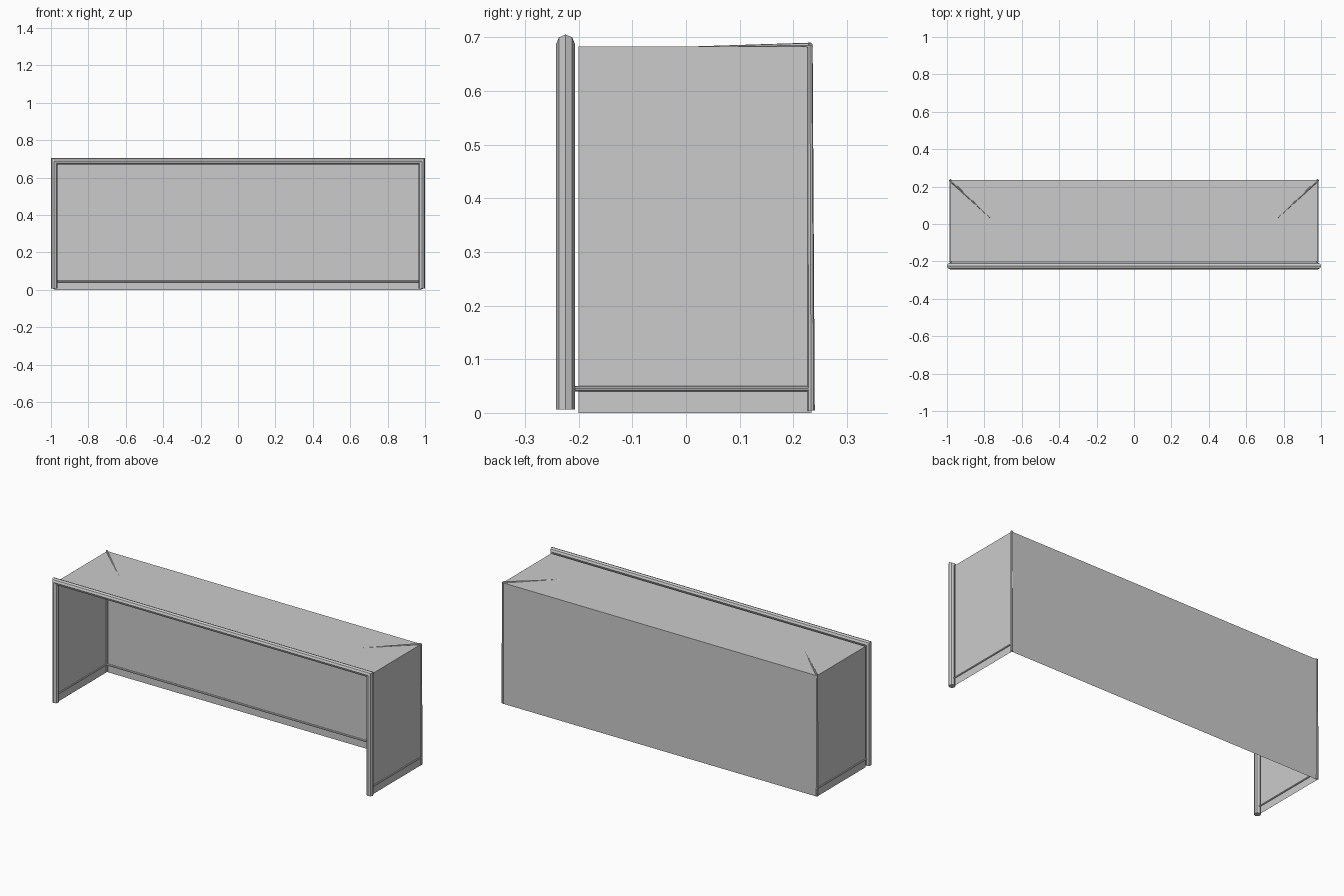
import bpy, math
from mathutils import Vector

if "Cube" in bpy.data.objects:
    bpy.data.objects.remove(bpy.data.objects["Cube"])

X, YF, YB, TOP = 0.982, -0.20, 0.234, 0.683


def make(name, verts, faces):
    me = bpy.data.meshes.new(name)
    me.from_pydata([tuple(v) for v in verts], [], faces)
    me.update()
    ob = bpy.data.objects.new(name, me)
    bpy.context.collection.objects.link(ob)
    return ob


def sweep(name, rings):
    # skin a list of equal rings and cap both ends
    n = len(rings[0])
    verts = [v for r in rings for v in r]
    faces = [(i * n + k, i * n + (k + 1) % n, (i + 1) * n + (k + 1) % n, (i + 1) * n + k)
             for i in range(len(rings) - 1) for k in range(n)]
    faces += [tuple(reversed(range(n))), tuple(range(len(verts) - n, len(verts)))]
    return make(name, verts, faces)


def rod(name, a, b, ra, rb, sides=8):
    a, b = Vector(a), Vector(b)
    d = (b - a).normalized()
    u = d.orthogonal().normalized()
    w = d.cross(u)
    ang = [2 * math.pi * k / sides for k in range(sides)]
    return sweep(name, [[p + r * (math.cos(t) * u + math.sin(t) * w) for t in ang]
                        for p, r in ((a, ra), (b, rb))])


# thin sheet panels: back, top and sides
make("back_panel", [(X, YB, 0), (-X, YB, 0), (-X, YB, TOP), (X, YB, TOP)], [(0, 1, 2, 3)])
make("top_panel", [(-X, YF, TOP), (X, YF, TOP), (X, YB, TOP), (-X, YB, TOP)], [(0, 1, 2, 3)])
for s, side in ((1, "right"), (-1, "left")):
    f = (0, 1, 2, 3) if s > 0 else (3, 2, 1, 0)
    make(side + "_panel", [(s * X, YF, 0), (s * X, YB, 0), (s * X, YB, TOP), (s * X, YF, TOP)], [f])
    # corner post, low rail and tapering crease on the roof
    rod(side + "_corner_post", (s * X, 0.233, 0.004), (s * X, 0.231, 0.686), 0.007, 0.005)
    rod(side + "_low_rail", (s * X, -0.207, 0.045), (s * X, 0.23, 0.045), 0.005, 0.005)
    rod(side + "_roof_crease", (s * X, 0.232, 0.684), (s * 0.75, 0.015, 0.682), 0.006, 0.001)
rod("back_low_rail", (-X, 0.229, 0.045), (X, 0.229, 0.045), 0.005, 0.005)

# front frame: octagonal bar, mitred at the two upper corners
R, CX, CY, CZ = 0.0175, 0.9825, -0.2245, 0.6875
oct8 = [(R * math.cos(k * math.pi / 4), R * math.sin(k * math.pi / 4)) for k in range(8)]
sweep("front_frame", [
    [(-CX - a, CY + b, 0.006) for a, b in oct8],
    [(-CX - a, CY + b, CZ + a) for a, b in oct8],
    [(CX + a, CY + b, CZ + a) for a, b in oct8],
    [(CX + a, CY + b, 0.006) for a, b in oct8]])
